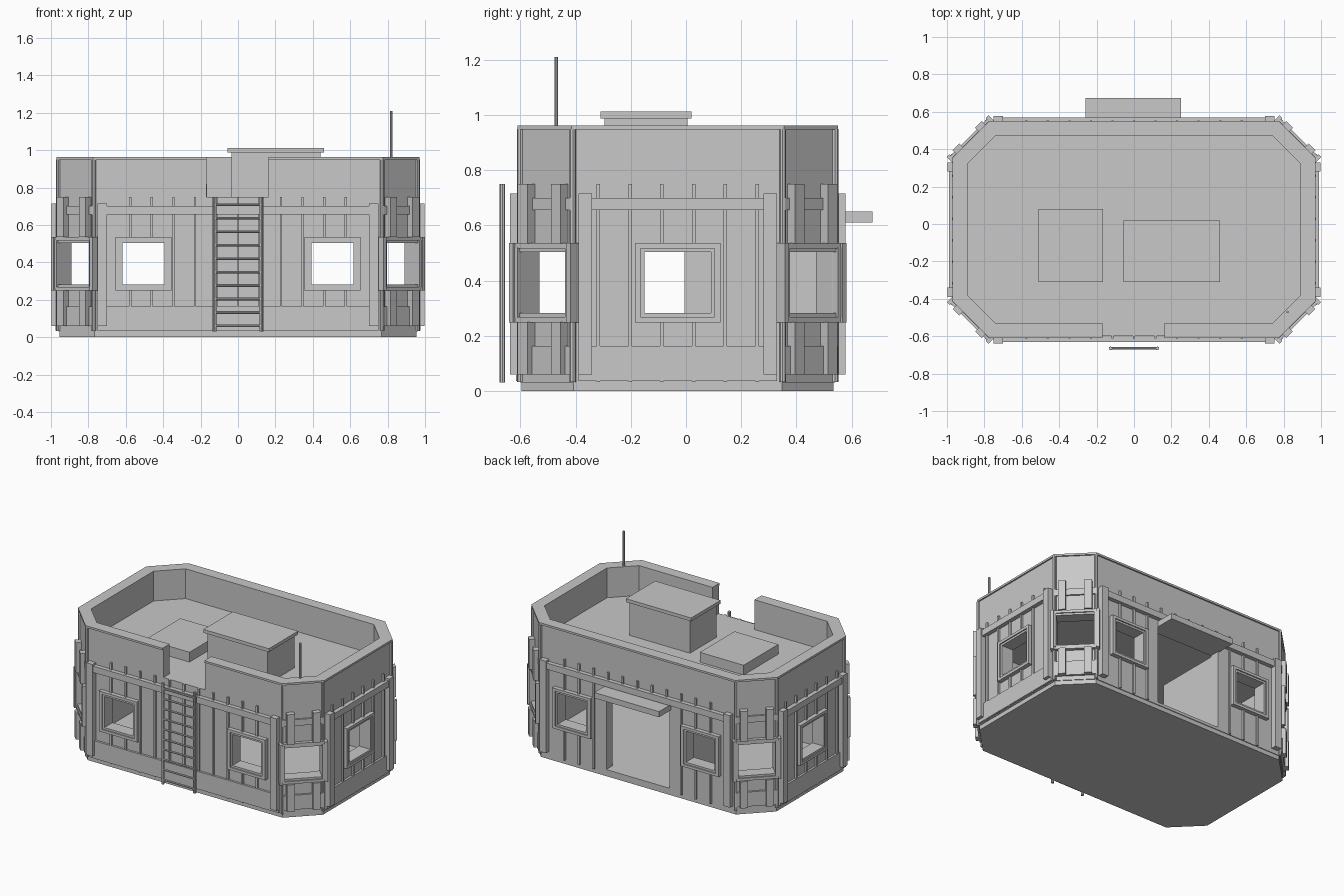
import bpy, bmesh
from mathutils import Matrix, Vector

cube = bpy.data.objects.get("Cube")
if cube:
    bpy.data.objects.remove(cube, do_unlink=True)

GREY = bpy.data.materials.new("light grey")
GREY.use_nodes = True
GREY.diffuse_color = (0.58, 0.58, 0.58, 1)
GREY.node_tree.nodes["Principled BSDF"].inputs["Base Color"].default_value = GREY.diffuse_color
CY = -0.03                       # middle of the building in y


def finish(name, bm):
    bmesh.ops.recalc_face_normals(bm, faces=bm.faces)
    mesh = bpy.data.meshes.new(name)
    bm.to_mesh(mesh)
    bm.free()
    mesh.materials.append(GREY)
    ob = bpy.data.objects.new(name, mesh)
    bpy.context.collection.objects.link(ob)
    return ob


def add_box(bm, lo, hi, frame=Matrix()):
    lo, hi = Vector(lo), Vector(hi)
    place = Matrix.Translation((lo + hi) / 2) @ Matrix.Diagonal((*(hi - lo), 1))
    bmesh.ops.create_cube(bm, size=1, matrix=frame @ place)


def box(name, lo, hi):
    bm = bmesh.new()
    add_box(bm, lo, hi)
    return finish(name, bm)


def add_rod(bm, start, end, radius, segments=8):
    start, end = Vector(start), Vector(end)
    d = end - start
    turn = d.to_track_quat('Z', 'Y').to_matrix().to_4x4()
    bmesh.ops.create_cone(bm, cap_ends=True, segments=segments, radius1=radius, radius2=radius,
                          depth=d.length, matrix=Matrix.Translation((start + end) / 2) @ turn)


def outline(off=0.0):
    """Chamfered rectangle, grown by off."""
    x, y, c = 0.96 + off, 0.57 + off, 0.19 + 0.586 * off
    quarter = [(x, y - c), (x - c, y)]
    pts = quarter + [(-a, b) for a, b in reversed(quarter)]
    pts += [(-a, -b) for a, b in pts]
    return [(a, b + CY) for a, b in pts]


def prism(name, off, z0, z1):
    bm = bmesh.new()
    face = bm.faces.new([bm.verts.new((x, y, z0)) for x, y in outline(off)])
    top = bmesh.ops.extrude_face_region(bm, geom=[face])["geom"]
    bmesh.ops.translate(bm, vec=(0, 0, z1 - z0),
                        verts=[v for v in top if isinstance(v, bmesh.types.BMVert)])
    return finish(name, bm)


def cut(target, cutter):
    cutter.hide_render = True
    cutter.hide_set(True)
    cutter.display_type = 'WIRE'
    mod = target.modifiers.new(cutter.name, 'BOOLEAN')
    mod.operation = 'DIFFERENCE'
    mod.solver = 'EXACT'
    mod.object = cutter


# Wall frames: local x along the wall, y outward, z up
sides = []
pts = outline()
for i, p in enumerate(pts):
    a, b = Vector((*p, 0)), Vector((*pts[(i + 1) % 8], 0))
    t = (a - b).normalized()
    n = Vector((0, 0, 1)).cross(t)
    frame = Matrix((t, n, (0, 0, 1))).transposed().to_4x4()
    frame.translation = (a + b) / 2
    sides.append((frame, (a - b).length, n))

openings = bmesh.new()
frames, rims, battens, boards, posts = [bmesh.new() for _ in range(5)]


def window(m, u, w, edge, side_depth, bar_depth):
    z0, z1, h = 0.282, 0.503, w / 2
    add_box(openings, (u - h, -0.12, z0), (u + h, 0.1, z1), m)
    # raised outer frame and a slimmer inner rim
    for bm, inner, outer, sink in ((rims, 0, 0.016, 0.008), (frames, 0.014, edge, 0)):
        rise = min(outer, 0.033)
        for s in (-1, 1):
            x = sorted((u + s * (h + inner), u + s * (h + outer)))
            add_box(bm, (x[0], -0.01, z0 - rise), (x[1], side_depth - sink, z1 + rise), m)
        top = bar_depth - sink
        add_box(bm, (u - h - outer, -0.01, z1 + inner), (u + h + outer, top, z1 + rise), m)
        add_box(bm, (u - h - outer, -0.01, z0 - rise), (u + h + outer, top, z0 - inner), m)


def strip(bm, m, u, w, depth, z0, z1, gaps):
    """Upright strip that skips the openings."""
    for lo, hi, g0, g1 in gaps:
        if lo < u < hi:
            for a, b in ((z0, g0), (g1, z1)):
                if b > a:
                    add_box(bm, (u - w / 2, -0.01, a), (u + w / 2, depth, b), m)
            return
    add_box(bm, (u - w / 2, -0.01, z0), (u + w / 2, depth, z1), m)


for m, length, n in sides:
    half = length / 2
    back = n.y > 0.9
    chamfer = length < 0.4
    if chamfer:
        wins, width, edge, count, depths = [0], 0.245, 0.035, 0, (0.035, 0.025)
    elif length > 1:
        wins, width, edge, count, depths = [-0.505, 0.505], 0.225, 0.038, 11, (0.03, 0.03)
    else:
        wins, width, edge, count, depths = [0], 0.24, 0.035, 6, (0.03, 0.03)
    gaps = [(u - width / 2 - edge, u + width / 2 + edge, 0.25, 0.535) for u in wins]
    if back:
        gaps.append((-0.26, 0.26, 0, 0.62))
    for u in wins:
        window(m, u, width, edge, *depths)
    # thin battens
    for k in range(count):
        strip(battens, m, (k - (count - 1) / 2) * 0.115, 0.013, 0.013, 0.032, 0.75, gaps)
    # end posts
    inset = 0.085 if chamfer else half - 0.045
    for s in (-1, 1):
        strip(posts, m, s * inset, 0.05, 0.038, 0.06, 0.75 if chamfer else 0.715, gaps)
    # horizontal boards
    end = half if chamfer else half - 0.02
    add_box(boards, (-end, -0.01, 0.655), (end, 0.012 if chamfer else 0.03, 0.7), m)
    if not back:
        add_box(boards, (-end, -0.01, 0.06 if chamfer else 0.036), (end, 0.015, 0.163), m)

for name, bm in (("window_frames", frames), ("window_rims", rims), ("wall_battens", battens),
                 ("wall_boards", boards), ("wall_posts", posts)):
    finish(name, bm)

# Building shell: hollow room below, sunken roof terrace above
shell = prism("building_shell", 0, 0.03, 0.95)
prism("base_plinth", -0.005, 0, 0.032)
cap = prism("parapet_cap", 0.01, 0.948, 0.962)
terrace = prism("terrace_cutter", -0.07, 0.75, 1.1)
gap = box("parapet_gap_cutter", (-0.168, -0.8, 0.75), (0.162, -0.45, 1.1))
for part in (shell, cap):
    cut(part, terrace)
    cut(part, gap)
cut(shell, prism("room_cutter", -0.07, 0.05, 0.7))
cut(shell, finish("window_cutters", openings))
cut(shell, box("doorway_cutter", (-0.25, 0.4, 0.05), (0.25, 0.7, 0.61)))

# Slim strips on the eight corners
corners = bmesh.new()
for x, y in pts:
    add_rod(corners, (x, y, 0.032), (x, y, 0.95), 0.012)
finish("corner_strips", corners)

# Open door leaf and awning at the back
box("door_leaf", (-0.275, -0.005, 0.052), (-0.25, 0.47, 0.6))
box("awning", (-0.26, 0.53, 0.61), (0.25, 0.675, 0.65))

# Roof fittings
box("roof_box", (-0.035, -0.295, 0.745), (0.44, 0.005, 0.99))
box("roof_box_lid", (-0.055, -0.31, 0.988), (0.46, 0.02, 1.012))
box("roof_hatch", (-0.51, -0.31, 0.745), (-0.165, 0.08, 0.82))
antenna = bmesh.new()
add_rod(antenna, (0.82, -0.47, 0.75), (0.82, -0.47, 1.21), 0.007)
finish("antenna", antenna)

# Ladder at the front
ladder = bmesh.new()
for x in (-0.125, 0.125):
    add_rod(ladder, (x, -0.665, 0.03), (x, -0.665, 0.75), 0.01)
for k in range(10):
    z = 0.06 + k * 0.072
    add_rod(ladder, (-0.125, -0.665, z), (0.125, -0.665, z), 0.007)
finish("ladder", ladder)
